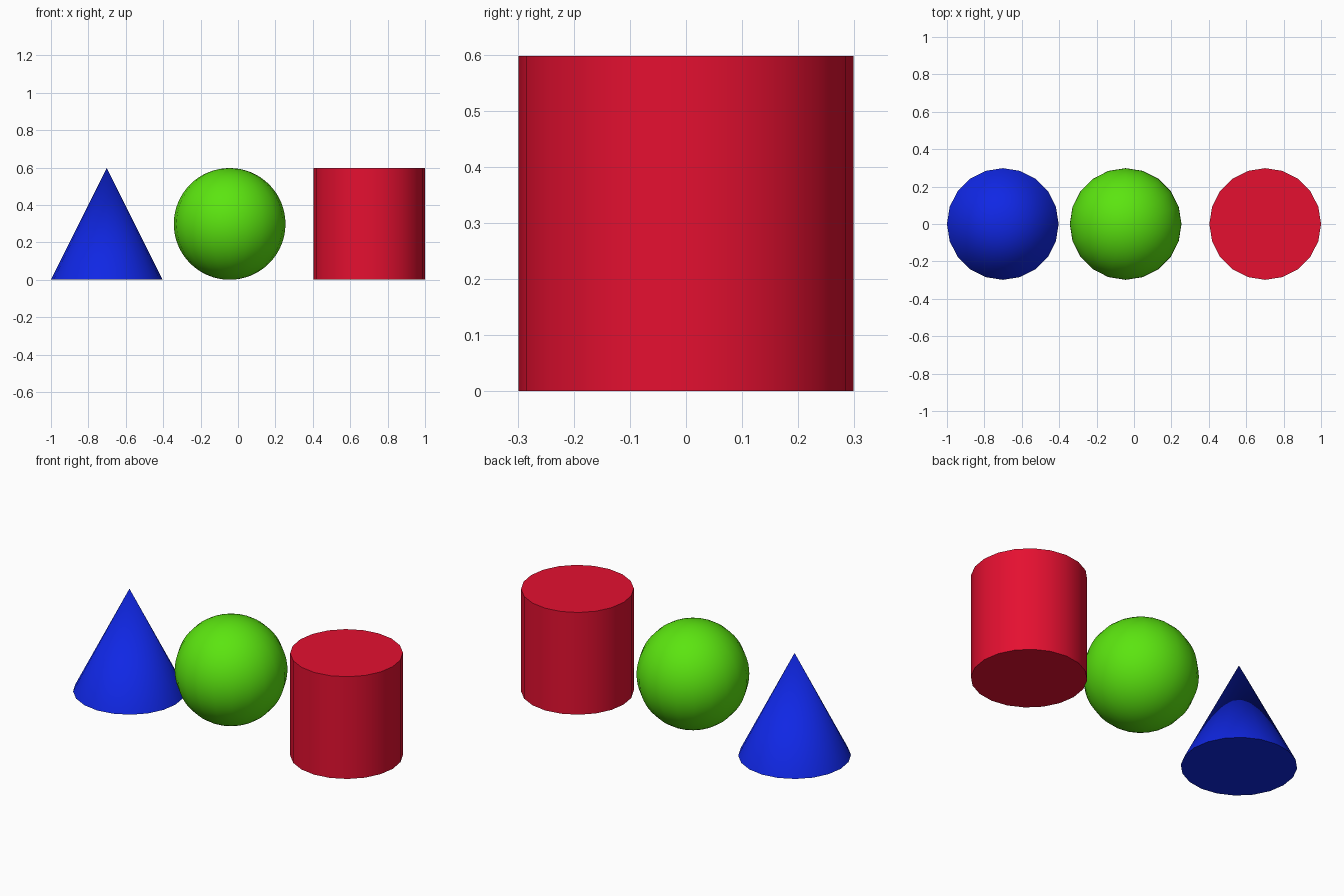
import bpy
import math

cube = bpy.data.objects.get("Cube")
if cube:
    bpy.data.objects.remove(cube, do_unlink=True)

R = 2 / 6.7      # shared radius; every solid is 2R tall
SIDES = 20


def make_material(name, color):
    mat = bpy.data.materials.new(name)
    mat.use_nodes = True
    mat.diffuse_color = (*color, 1)
    bsdf = next(n for n in mat.node_tree.nodes if n.type == "BSDF_PRINCIPLED")
    bsdf.inputs["Base Color"].default_value = (*color, 1)
    return mat


def finish(name, mat):
    """Name, colour and smooth the newly added solid, keeping rims sharp."""
    obj = bpy.context.object
    obj.name = name
    obj.data.materials.append(mat)
    bpy.ops.object.shade_smooth_by_angle(angle=math.radians(40))
    return obj


blue = make_material("blue", (0.005, 0.02, 0.78))
green = make_material("green", (0.105, 0.78, 0.005))
red = make_material("red", (0.78, 0.005, 0.03))

# Cone on the right
bpy.ops.mesh.primitive_cone_add(vertices=SIDES, radius1=R, radius2=0, depth=2 * R,
                                location=(-2.35 * R, 0, R))
finish("cone", blue)

# Sphere in the middle
bpy.ops.mesh.primitive_uv_sphere_add(segments=SIDES, ring_count=32, radius=R,
                                     location=(-0.15 * R, 0, R))
finish("sphere", green)

# Cylinder on the left
bpy.ops.mesh.primitive_cylinder_add(vertices=SIDES, radius=R, depth=2 * R,
                                    location=(2.35 * R, 0, R))
finish("cylinder", red)
